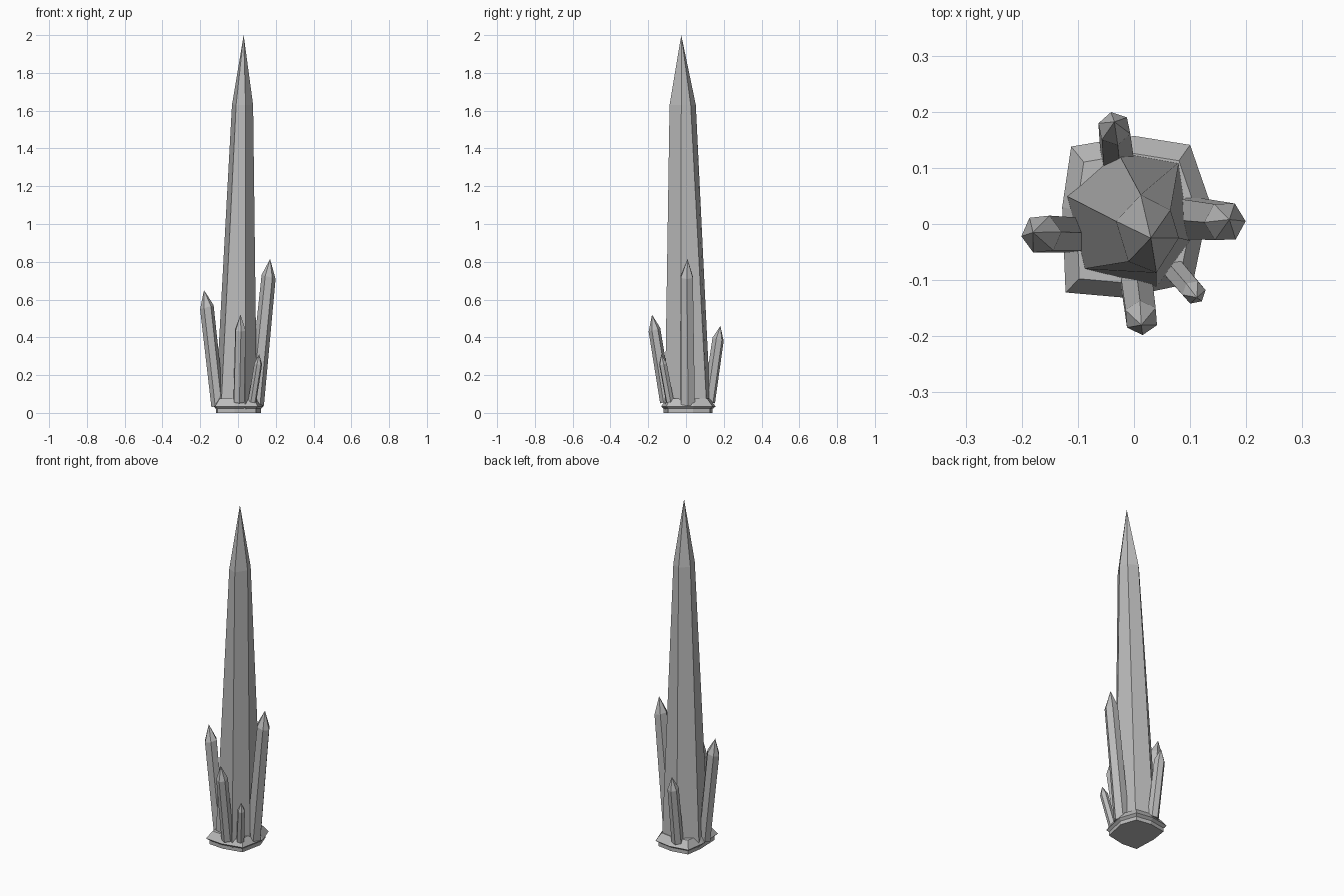
import bpy, bmesh, math
from mathutils import Vector

if "Cube" in bpy.data.objects:
    bpy.data.objects.remove(bpy.data.objects["Cube"])

stone = bpy.data.materials.new("grey_crystal")
stone.diffuse_color = (0.5, 0.5, 0.5, 1)
stone.use_nodes = True
stone.node_tree.nodes["Principled BSDF"].inputs["Base Color"].default_value = stone.diffuse_color


def loft(name, rings, tip=None):
    """Skin equal-sized rings, capped below and closed above by a tip or a cap."""
    bm = bmesh.new()
    loops = [[bm.verts.new(p) for p in r] for r in rings]
    n = len(loops[0])
    for a, b in zip(loops, loops[1:]):
        for i in range(n):
            j = (i + 1) % n
            bm.faces.new((a[i], a[j], b[j], b[i]))
    bm.faces.new(loops[0][::-1])
    top = loops[-1]
    if tip:
        t = bm.verts.new(tip)
        for i in range(n):
            bm.faces.new((top[i], top[(i + 1) % n], t))
    else:
        bm.faces.new(top)
    bmesh.ops.recalc_face_normals(bm, faces=bm.faces)
    me = bpy.data.meshes.new(name)
    bm.to_mesh(me)
    bm.free()
    me.materials.append(stone)
    ob = bpy.data.objects.new(name, me)
    bpy.context.collection.objects.link(ob)


def at(points, z, s=1.0):
    return [(x * s, y * s, z) for x, y in points]


# Tall leaning main crystal
low = [(-.12, .05), (-.09, -.08), (.04, -.112), (.10, -.03), (.08, .11), (-.03, .13)]
high = [(-.032, .005), (-.01, -.067), (.04, -.087), (.08, -.025), (.065, .025), (.012, .052)]
loft("main_crystal", [at(low, .02), at(high, 1.63)], (.03, -.025, 2.0))

# Flared rock base: small foot, overhanging rim, sloping top
rim = [(-.112, .138), (-.128, .03), (-.122, -.122), (-.02, -.131),
       (.105, -.105), (.135, .04), (.10, .141), (0, .157)]
foot = at(rim, 0, .9)
loft("rock_base", [foot, at(rim, .022, .9), at(rim, .034), at(rim, .075, .8)])


# Small side crystals: base centre, shoulder centre, tip, lower radius, upper radius
def shard(name, base, shoulder, tip, r0, r1):
    base, shoulder = Vector(base), Vector(shoulder)
    turn = math.atan2(shoulder.y, shoulder.x)

    def ring(c, r):
        return [c + Vector((r * math.cos(turn + i * math.pi / 3),
                            r * math.sin(turn + i * math.pi / 3),
                            -r * .3 * math.cos(i * math.pi / 3))) for i in range(6)]
    loft(name, [ring(base, r0), ring(shoulder, r1)], tip)


shard("right_shard", (.095, .01, .05), (.162, .004, .72), (.17, .008, .815), .042, .037)
shard("left_shard", (-.107, -.02, .04), (-.165, -.018, .56), (-.18, -.015, .65), .034, .036)
shard("front_shard", (.005, -.105, .06), (.013, -.167, .44), (.013, -.18, .52), .032, .031)
shard("corner_shard", (.075, -.085, .06), (.107, -.122, .26), (.112, -.131, .31), .022, .021)
shard("back_shard", (-.03, .122, .06), (-.035, .170, .39), (-.035, .182, .46), .032, .030)
